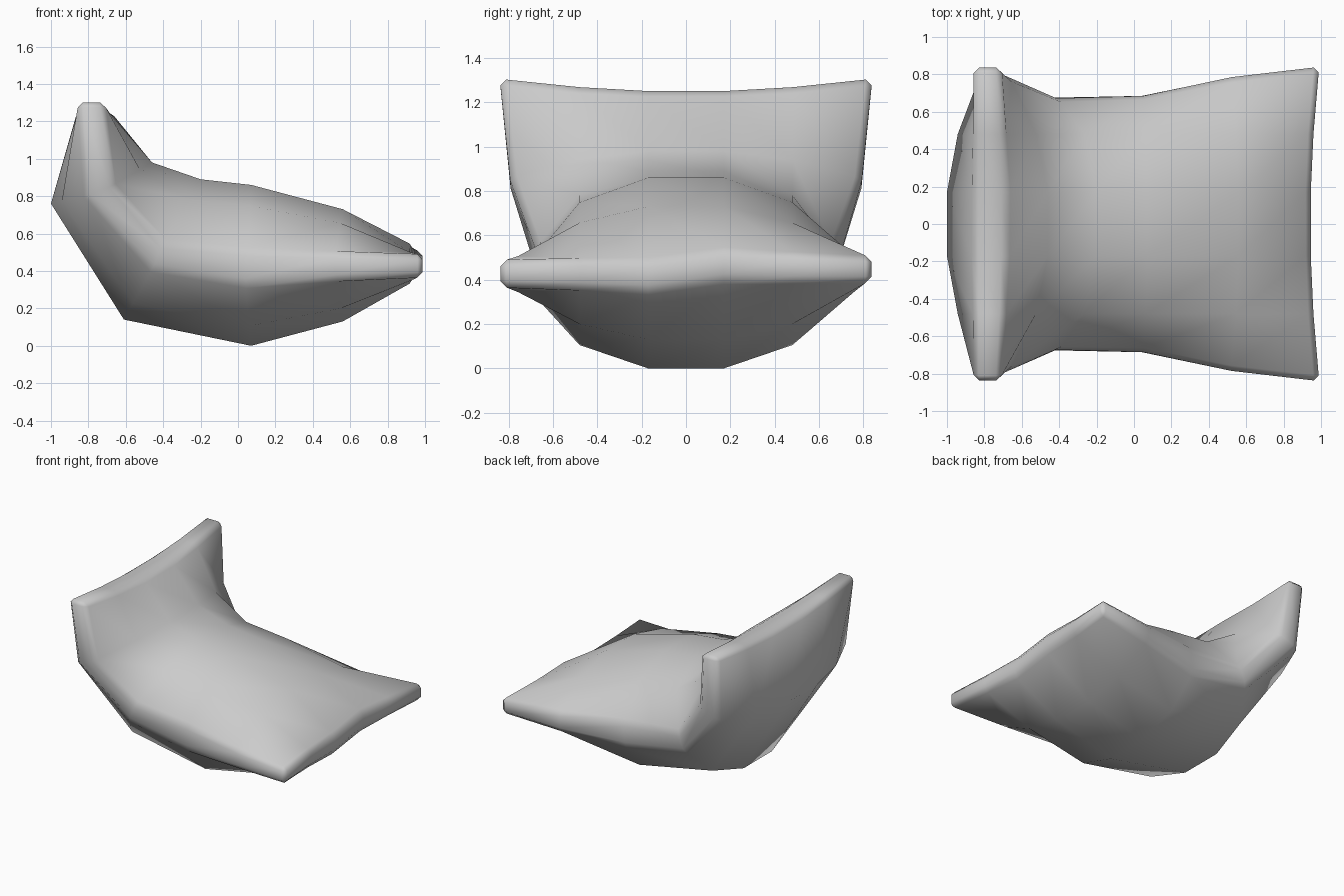
import bpy, bmesh
from mathutils import Vector

if "Cube" in bpy.data.objects:
    bpy.data.objects.remove(bpy.data.objects["Cube"])

# Profile stations from the top of the back to the front of the seat:
# half width, then (x, z) of: upper edge, upper centre, lower edge, lower centre
STATIONS = [
    (.84, (-.71, 1.305), (-.68, 1.25), (-.86, 1.305), (-.86, 1.25)),
    (.79, (-.66, .86), (-.46, .98), (-.82, .80), (-1.0, .76)),
    (.675, (-.40, .55), (-.20, .89), (-.46, .41), (-.61, .14)),
    (.685, (.05, .51), (.07, .86), (.04, .33), (.07, 0)),
    (.785, (.52, .50), (.56, .73), (.53, .35), (.56, .13)),
    (.84, (.99, .50), (.945, .51), (.99, .375), (.945, .37)),
]
# Cross stations: y (None = outer edge), amount of puffiness
ACROSS = [(-1, None, 0), (-1, .48, .68), (-1, .17, 1),
          (1, .17, 1), (1, .48, .68), (1, None, 0)]
FRONT_WAVE = [-.01, -.015, -.025, .025, .015, .01]

bm = bmesh.new()


def surface(edge_i, centre_i):
    """Puffed sheet bent along the chair profile."""
    rows = []
    for i, st in enumerate(STATIONS):
        row = []
        for j, (side, y, f) in enumerate(ACROSS):
            p = Vector(st[edge_i]).lerp(Vector(st[centre_i]), f)
            lift = FRONT_WAVE[j] if i == 5 else 0
            row.append(bm.verts.new((p.x, side * (y or st[0]), p.y + lift)))
        rows.append(row)
    for a, b in zip(rows, rows[1:]):
        for j in range(5):
            bm.faces.new((a[j], a[j + 1], b[j + 1], b[j]))
    return rows


def border(r):
    return (r[0][:-1] + [row[-1] for row in r[:-1]]
            + r[-1][:0:-1] + [row[0] for row in r[:0:-1]])


# Upper and lower sheets, joined by a rim
upper, lower = border(surface(1, 2)), border(surface(3, 4))
n = len(upper)
rim = set()
for k in range(n):
    m = (k + 1) % n
    bm.faces.new((upper[k], upper[m], lower[m], lower[k]))
    rim.add(bm.edges.get((upper[k], upper[m])))
    rim.add(bm.edges.get((lower[k], lower[m])))
for k in (0, 5, 10, 15):
    rim.add(bm.edges.get((upper[k], lower[k])))
bmesh.ops.recalc_face_normals(bm, faces=bm.faces[:])

# Softened rim
bmesh.ops.bevel(bm, geom=list(rim), offset=.03, segments=1,
                affect='EDGES', profile=.5, clamp_overlap=True)
for f in bm.faces:
    f.smooth = True

mesh = bpy.data.meshes.new("padded_seat_shell")
bm.to_mesh(mesh)
bm.free()
obj = bpy.data.objects.new("padded_seat_shell", mesh)
bpy.context.collection.objects.link(obj)
